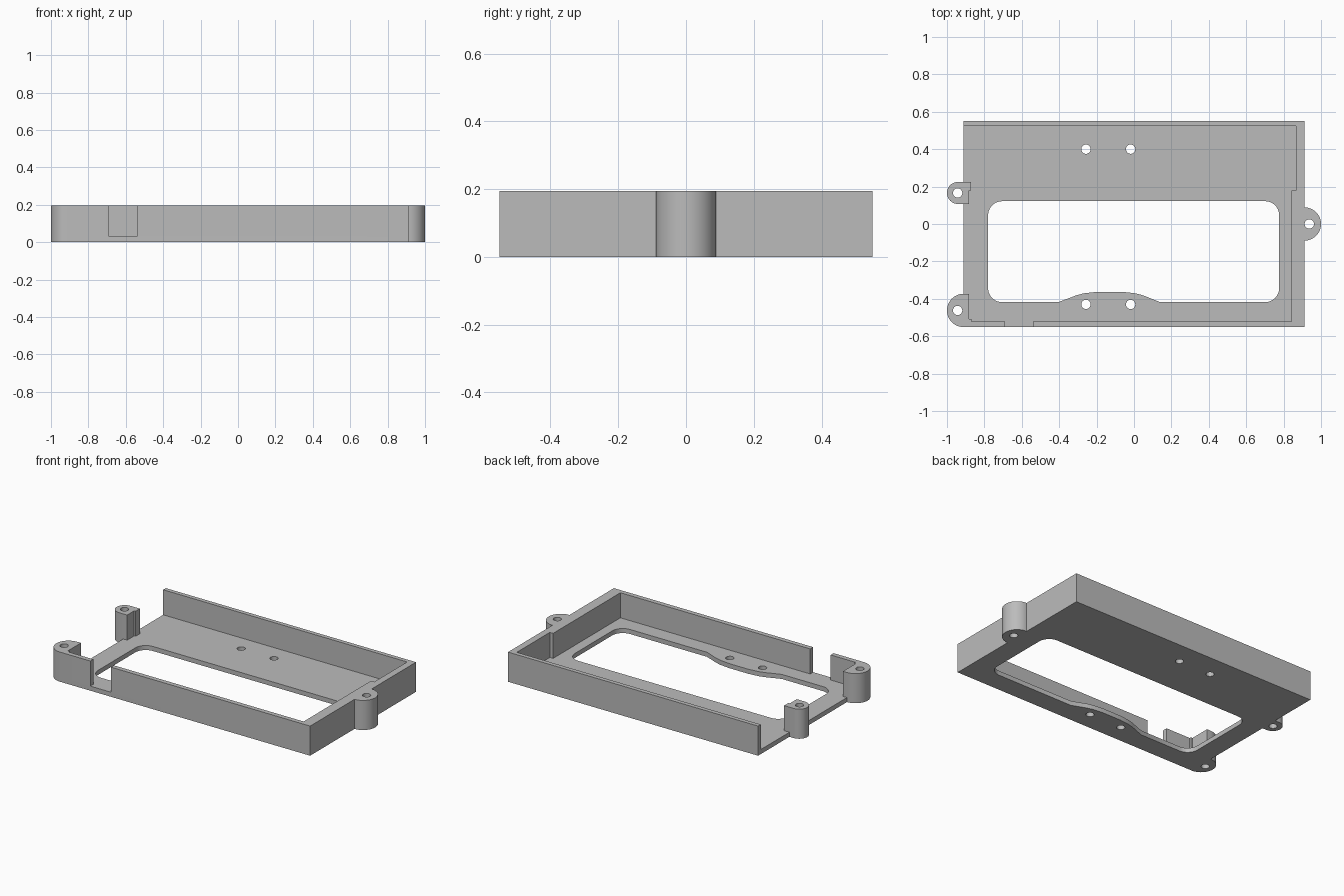
import bpy, bmesh
from math import sin, cos, radians

cube = bpy.data.objects.get("Cube")
if cube:
    bpy.data.objects.remove(cube, do_unlink=True)

FLOOR, TOP = 0.03, 0.195      # floor thickness, full height
X, Y = 0.911, 0.551           # half size of the tray
HOLE = 0.025

grey = bpy.data.materials.new("plain grey")
grey.use_nodes = True
colour = (0.5, 0.5, 0.5, 1)
grey.diffuse_color = colour
grey.node_tree.nodes["Principled BSDF"].inputs["Base Color"].default_value = colour


def arc(cx, cy, r, start, end, steps=24):
    angles = [radians(start + (end - start) * i / steps) for i in range(steps + 1)]
    return [(cx + r * cos(a), cy + r * sin(a)) for a in angles]


def hole(cx, cy):
    return arc(cx, cy, HOLE, 0, 360, 24)[:-1]


def extrude(name, loops, z0, z1):
    """Fill the outline (first loop) less its holes, and extrude from z0 to z1."""
    curve = bpy.data.curves.new(name, 'CURVE')
    curve.dimensions = '2D'
    curve.fill_mode = 'BOTH'
    curve.extrude = (z1 - z0) / 2
    for loop in loops:
        spline = curve.splines.new('POLY')
        spline.points.add(len(loop) - 1)
        for point, (x, y) in zip(spline.points, loop):
            point.co = (x, y, 0, 1)
        spline.use_cyclic_u = True
    temp = bpy.data.objects.new(name + " profile", curve)
    bpy.context.collection.objects.link(temp)
    graph = bpy.context.evaluated_depsgraph_get()
    mesh = bpy.data.meshes.new_from_object(temp.evaluated_get(graph))
    bpy.data.objects.remove(temp, do_unlink=True)
    bm = bmesh.new()
    bm.from_mesh(mesh)
    bmesh.ops.remove_doubles(bm, verts=bm.verts, dist=0.0001)
    bmesh.ops.translate(bm, verts=bm.verts, vec=(0, 0, (z0 + z1) / 2))
    bmesh.ops.recalc_face_normals(bm, faces=bm.faces)
    bm.to_mesh(mesh)
    bm.free()
    mesh.materials.clear()
    mesh.materials.append(grey)
    obj = bpy.data.objects.new(name, mesh)
    bpy.context.collection.objects.link(obj)
    bpy.ops.object.select_all(action='DESELECT')
    obj.select_set(True)
    bpy.context.view_layer.objects.active = obj
    bpy.ops.object.shade_smooth_by_angle(angle=radians(30))
    return obj


# Rounded screw lugs shared by the floor and the walls
right_lug = arc(X, 0, 0.089, -90, 90)
side_lug = arc(-0.941, 0.166, 0.059, 90, 270)
corner_lug = arc(-X, -0.462, 0.089, 90, 270)
right_screw, side_screw, corner_screw = hole(0.937, 0), hole(-0.943, 0.166), hole(-0.943, -0.462)

# Floor with a rounded window, a raised bump on its front edge and screw holes
outline = ([(X, -Y)] + right_lug + [(X, Y), (-X, Y), (-X, 0.225)] + side_lug
           + [(-X, 0.107)] + corner_lug)
r = 0.075
left, right, back, front = -0.78, 0.776, 0.122, -0.418
bump = [(-0.405, front), (-0.31, -0.382), (-0.27, -0.371), (-0.2, -0.363), (-0.06, -0.363),
        (0.01, -0.371), (0.05, -0.382), (0.14, front)]
window = (arc(left + r, front + r, r, 180, 270, 10) + bump
          + arc(right - r, front + r, r, 270, 360, 10)
          + arc(right - r, back - r, r, 0, 90, 10)
          + arc(left + r, back - r, r, 90, 180, 10))
mounts = [hole(x, y) for x in (-0.257, -0.018) for y in (0.4, -0.43)]
extrude("floor", [outline, window, right_screw, side_screw, corner_screw] + mounts, 0, FLOOR)

# Back, right and front walls, with the right lug
walls = ([(-0.54, -Y), (X, -Y)] + right_lug
         + [(X, Y), (-X, Y), (-X, 0.523), (0.866, 0.523), (0.866, 0.18),
            (0.842, 0.18), (0.842, -0.52), (-0.54, -0.52)])
extrude("walls", [walls, right_screw], FLOOR, TOP)

# Left side post
side_post = side_lug + [(-0.882, 0.107), (-0.882, 0.18), (-0.872, 0.18), (-0.872, 0.225)]
extrude("side_post", [side_post, side_screw], FLOOR, TOP)

# Front left post with its short piece of front wall
corner_post = corner_lug + [(-0.69, -Y), (-0.69, -0.52), (-0.87, -0.52), (-0.87, -0.508),
                            (-0.882, -0.508), (-0.882, -0.373)]
extrude("corner_post", [corner_post, corner_screw], FLOOR, TOP)
